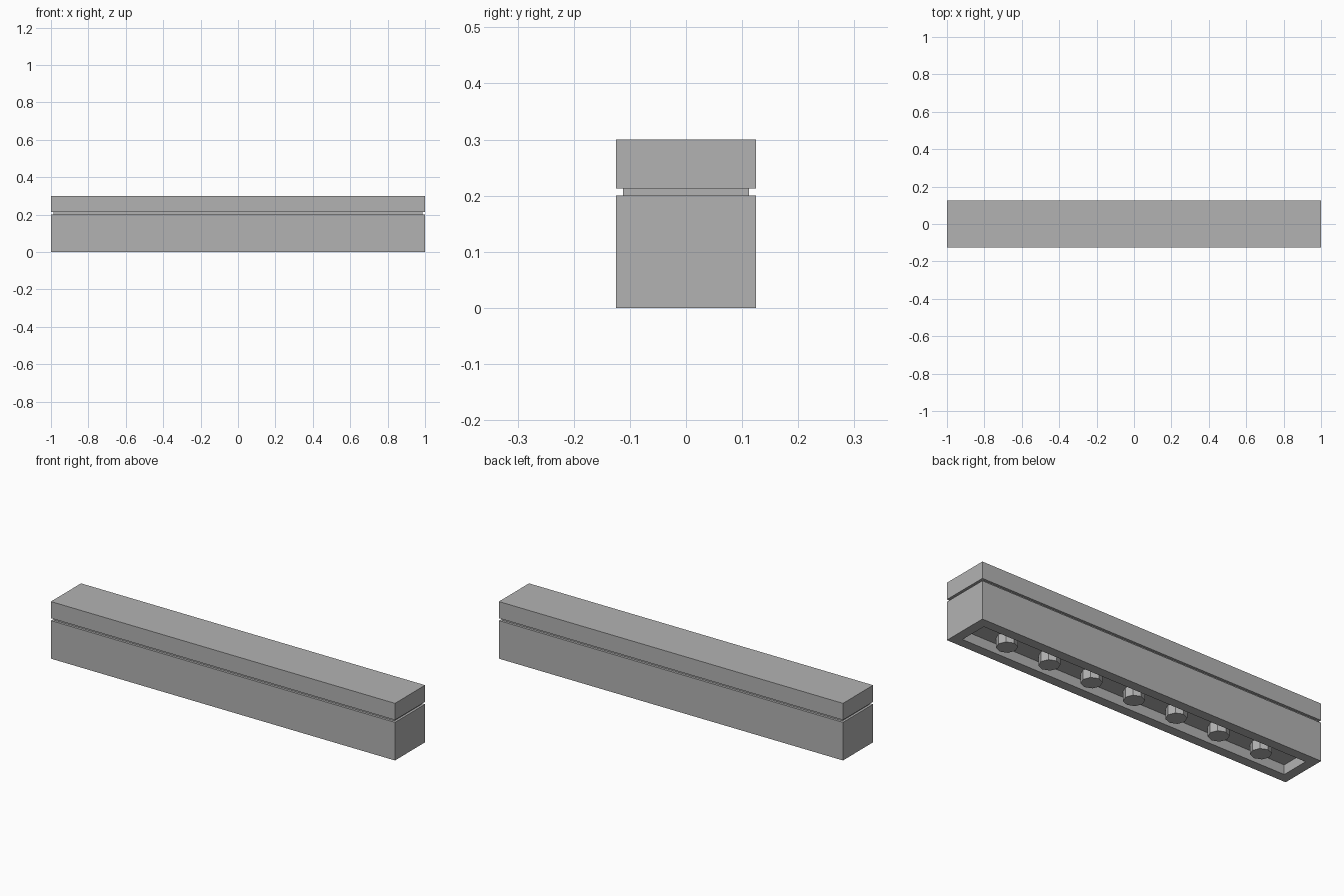
import bpy
import bmesh

old = bpy.data.objects.get("Cube")
if old:
    bpy.data.objects.remove(old, do_unlink=True)

HALF_X, HALF_Y = 1.0, 0.125
PITCH = 0.25
LAYER = 0.1       # height of one layer
WALL = 0.05       # wall thickness and cavity depth

grey = bpy.data.materials.new("light_grey")
grey.use_nodes = True
COLOUR = (0.45, 0.45, 0.45, 1)
grey.diffuse_color = COLOUR
grey.node_tree.nodes["Principled BSDF"].inputs["Base Color"].default_value = COLOUR


def finish(name, bm, z):
    bmesh.ops.recalc_face_normals(bm, faces=bm.faces)
    mesh = bpy.data.meshes.new(name)
    bm.to_mesh(mesh)
    bm.free()
    mesh.materials.append(grey)
    obj = bpy.data.objects.new(name, mesh)
    obj.location.z = z
    bpy.context.collection.objects.link(obj)


def shell(name, z, profile):
    """Rectangular rings of (inset, height), joined and capped at both ends."""
    bm = bmesh.new()
    rings = []
    for inset, height in profile:
        x, y = HALF_X - inset, HALF_Y - inset
        corners = ((-x, -y), (x, -y), (x, y), (-x, y))
        rings.append([bm.verts.new((cx, cy, height)) for cx, cy in corners])
    for a, b in zip(rings, rings[1:]):
        for i in range(4):
            j = (i + 1) % 4
            bm.faces.new((a[i], a[j], b[j], b[i]))
    bm.faces.new(rings[0])
    bm.faces.new(rings[-1])
    finish(name, bm, z)


def cylinder_row(name, z, count, radius, height, sides):
    """Evenly spaced upright cylinders along x."""
    bm = bmesh.new()
    for i in range(count):
        made = bmesh.ops.create_cone(bm, cap_ends=True, segments=sides,
                                     radius1=radius, radius2=radius, depth=height)
        bmesh.ops.translate(bm, verts=made["verts"],
                            vec=((i - (count - 1) / 2) * PITCH, 0, height / 2))
    finish(name, bm, z)


# Hollow layers: outer top, outer bottom, cavity rim, cavity ceiling
plain = [(0, LAYER), (0, 0), (WALL, 0), (WALL, WALL)]
GROOVE = 0.0125
grooved = [(0, LAYER), (0, GROOVE), (GROOVE, GROOVE), (GROOVE, 0),
           (WALL, 0), (WALL, WALL)]

layers = (("lower_plate", plain), ("upper_plate", plain), ("top_tile", grooved))
for level, (name, profile) in enumerate(layers):
    z = level * LAYER
    shell(name, z, profile)
    # Pins inside the cavity, between the stud positions
    cylinder_row(name + "_pins", z, 7, 0.05, WALL, 8)
    # Studs hidden inside the layer above
    if level < 2:
        cylinder_row(name + "_studs", z + LAYER, 8, 0.075, WALL - 0.002, 16)
